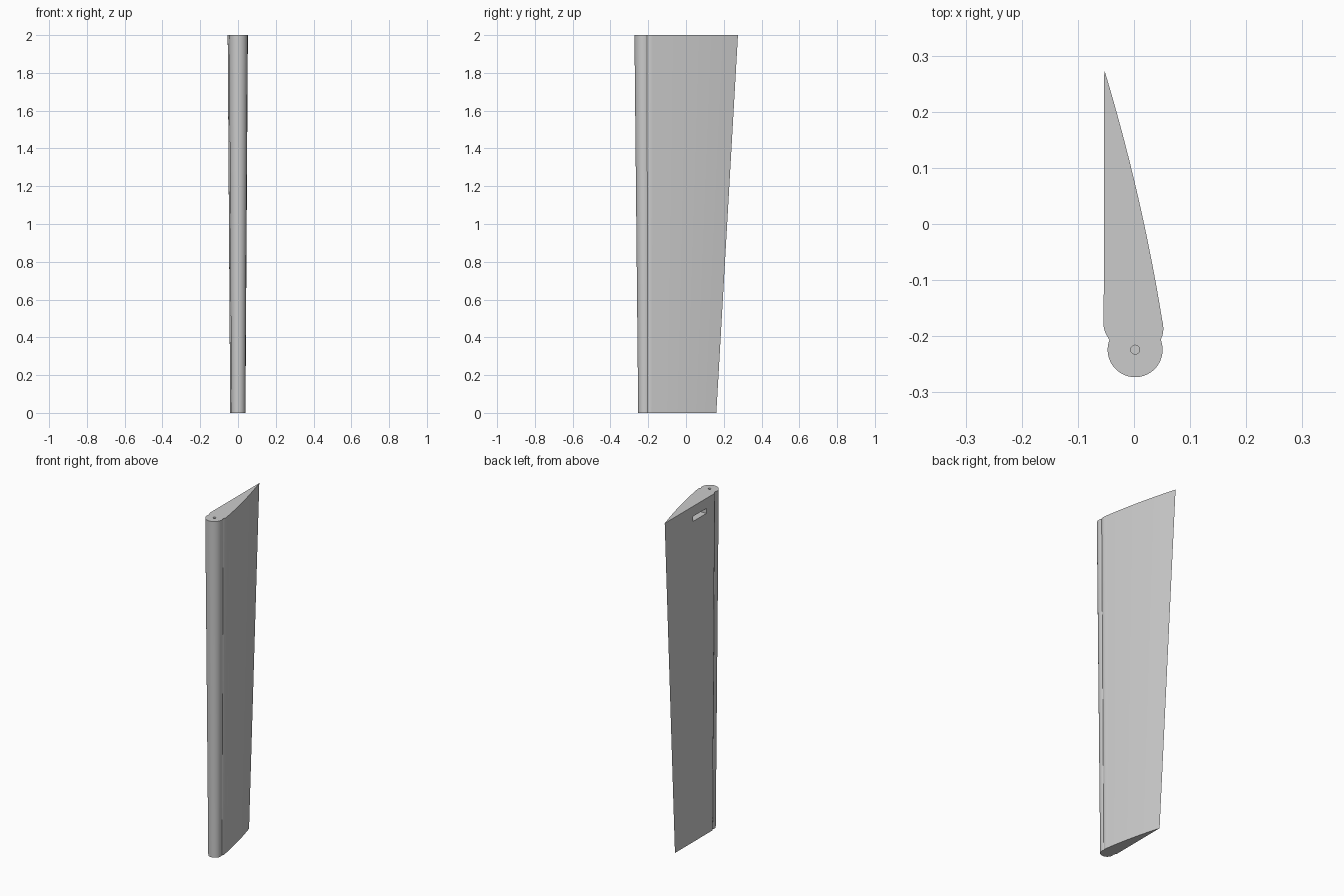
import bpy, bmesh
from math import sin, cos, radians
from mathutils import Vector

cube = bpy.data.objects.get("Cube")
if cube:
    bpy.data.objects.remove(cube, do_unlink=True)

# Colour
grey = bpy.data.materials.new("light_grey")
grey.use_nodes = True
colour = (0.6, 0.6, 0.6, 1)
grey.diffuse_color = colour
grey.node_tree.nodes["Principled BSDF"].inputs["Base Color"].default_value = colour

HEIGHT = 2.0
TAPER = 0.755                      # bottom size relative to top
SHIFT = Vector((0.0, -0.047))      # keeps the leading edge nearly upright
PIVOT = Vector((0.002, -0.224))    # centre of the round nose
NOSE_R = 0.049


def bezier(a, b, c, steps):
    a, b, c = Vector(a), Vector(b), Vector(c)
    return [a * (1 - t)**2 + b * 2 * t * (1 - t) + c * t * t
            for t in (i / steps for i in range(steps + 1))]


def blade_profile():
    """Top outline: round nose, soft shoulders, bowed side, flat side."""
    nose = [PIVOT + NOSE_R * Vector((cos(radians(d)), sin(radians(d))))
            for d in range(159, 382, 6)]
    right_shoulder = bezier((0.049, -0.203), (0.055, -0.190), (0.050, -0.170), 6)
    bowed_side = bezier((0.050, -0.170), (0.014, 0.053), (-0.053, 0.275), 16)
    left_shoulder = bezier((-0.054, -0.165), (-0.057, -0.188), (-0.046, -0.203), 6)
    return nose + right_shoulder + bowed_side[1:] + left_shoulder


def add_object(name, bm):
    bmesh.ops.recalc_face_normals(bm, faces=bm.faces)
    mesh = bpy.data.meshes.new(name)
    bm.to_mesh(mesh)
    bm.free()
    mesh.materials.append(grey)
    obj = bpy.data.objects.new(name, mesh)
    bpy.context.collection.objects.link(obj)
    return obj


# Tapered blade, lofted between the small bottom and large top outline
bm = bmesh.new()
outline = blade_profile()
bottom = [bm.verts.new((*(p * TAPER + SHIFT), 0)) for p in outline]
top = [bm.verts.new((*p, HEIGHT)) for p in outline]
bm.faces.new(bottom[::-1])
bm.faces.new(top)
for i in range(len(outline)):
    j = (i + 1) % len(outline)
    bm.faces.new((bottom[i], bottom[j], top[j], top[i]))
blade = add_object("blade", bm)

# Pivot hole in the top of the nose
bm = bmesh.new()
bmesh.ops.create_cone(bm, cap_ends=True, segments=24, radius1=0.008,
                      radius2=0.008, depth=0.2)
bmesh.ops.translate(bm, verts=bm.verts, vec=(*PIVOT, HEIGHT))
hole_cutter = add_object("pivot_hole_cutter", bm)

# Slot pocket in the flat side near the top
bm = bmesh.new()
bmesh.ops.create_cube(bm, size=1)
bmesh.ops.scale(bm, verts=bm.verts, vec=(0.12, 0.125, 0.03))
bmesh.ops.translate(bm, verts=bm.verts, vec=(-0.055, -0.052, 1.925))
slot_cutter = add_object("slot_cutter", bm)

# Cut both recesses, then drop the cutters
bpy.context.view_layer.objects.active = blade
for cutter in (hole_cutter, slot_cutter):
    cutter.hide_render = True
    mod = blade.modifiers.new("cut", 'BOOLEAN')
    mod.operation = 'DIFFERENCE'
    mod.solver = 'EXACT'
    mod.object = cutter
    bpy.ops.object.modifier_apply(modifier=mod.name)
    bpy.data.objects.remove(cutter, do_unlink=True)

bpy.ops.object.select_all(action='DESELECT')
blade.select_set(True)
bpy.ops.object.shade_smooth_by_angle(angle=radians(30))
